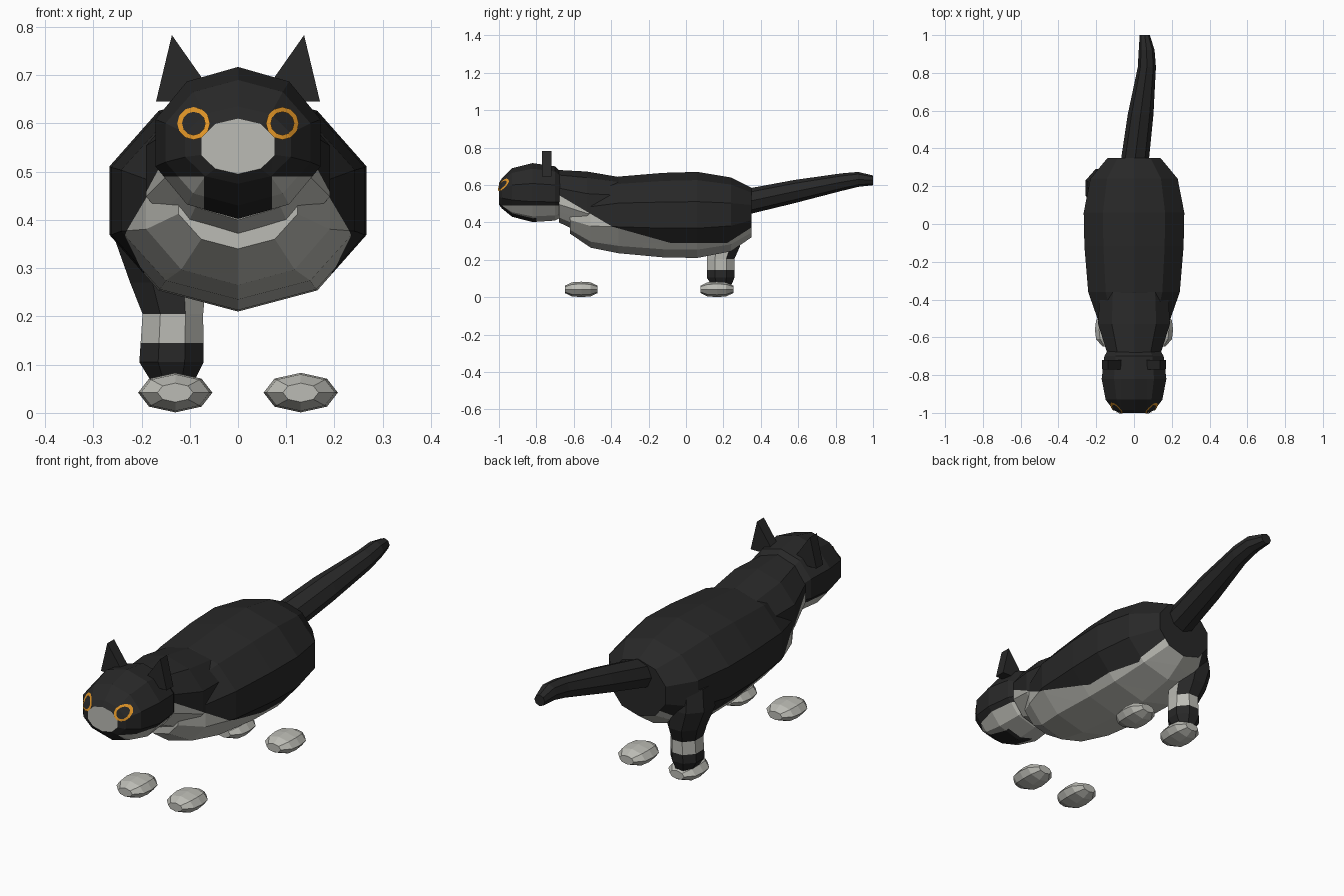
import bpy, bmesh
from math import sin, cos, pi
from mathutils import Vector
from mathutils.bvhtree import BVHTree

if "Cube" in bpy.data.objects:
    bpy.data.objects.remove(bpy.data.objects["Cube"])


def material(name, rgb):
    m = bpy.data.materials.new(name)
    m.diffuse_color = (*rgb, 1)
    m.use_nodes = True
    m.node_tree.nodes["Principled BSDF"].inputs["Base Color"].default_value = m.diffuse_color
    return m


BLACK = material("black fur", (0.021, 0.021, 0.021))
WHITE = material("pale fur", (0.50, 0.50, 0.46))
ORANGE = material("orange iris", (0.75, 0.30, 0.02))


def finish(name, bm, mats, rule=None, cuts=()):
    """Cut the mesh along planes, colour faces by rule and link the object."""
    for co, no in cuts:
        bmesh.ops.bisect_plane(bm, geom=bm.verts[:] + bm.edges[:] + bm.faces[:],
                               plane_co=co, plane_no=no, dist=1e-5)
    bm.normal_update()
    if rule:
        for f in bm.faces:
            f.material_index = int(rule(f.calc_center_median(), f.normal))
    me = bpy.data.meshes.new(name)
    bm.to_mesh(me)
    for m in mats:
        me.materials.append(m)
    ob = bpy.data.objects.new(name, me)
    bpy.context.collection.objects.link(ob)
    return ob


def loft(rings, sides, axis="y", phase=0.0):
    """Closed tube through rings of (x, y, z, half width, half height)."""
    bm = bmesh.new()
    loops = []
    for x, y, z, a, b in rings:
        loop = []
        for i in range(sides):
            t = 2 * pi * i / sides + phase
            u, v = a * sin(t), b * cos(t)
            co = (x + u, y, z + v) if axis == "y" else (x + u, y + v, z)
            loop.append(bm.verts.new(co))
        loops.append(loop)
    for p, q in zip(loops, loops[1:]):
        for i in range(sides):
            j = (i + 1) % sides
            bm.faces.new((p[i], p[j], q[j], q[i]))
    bm.faces.new(loops[0])
    bm.faces.new(loops[-1])
    bmesh.ops.recalc_face_normals(bm, faces=bm.faces)
    return bm


def rings_y(profile):
    """Profile rows of (y, bottom, top, half width) on the centre line."""
    return [(0, y, (b + t) / 2, w, (t - b) / 2) for y, b, t, w in profile]


# belly edge: pale below the highest of these lines z = a + b*y
belly = [(0.145, -0.59), (0.267, -0.28), (0.29, 0.0), (0.149, 0.64)]
belly_cuts = [((0, 0, a), (0, -b, 1)) for a, b in belly]


def is_belly(c, n):
    return c.z < max(a + b * c.y for a, b in belly) and n.y < 0.9


# body
body = loft(rings_y([(0.35, 0.32, 0.585, 0.147), (0.24, 0.245, 0.64, 0.243),
                     (0.06, 0.21, 0.67, 0.28), (-0.12, 0.213, 0.665, 0.276),
                     (-0.36, 0.235, 0.645, 0.255), (-0.51, 0.265, 0.60, 0.20),
                     (-0.62, 0.34, 0.55, 0.13)]), 10)
finish("body", body, [BLACK, WHITE], is_belly, belly_cuts)

# neck
neck = loft(rings_y([(-0.36, 0.36, 0.643, 0.19), (-0.53, 0.33, 0.672, 0.20),
                     (-0.68, 0.40, 0.68, 0.15)]), 10)
finish("neck", neck, [BLACK, WHITE], is_belly, belly_cuts)

# head, with pale muzzle and cheeks and a dark chin
head = loft(rings_y([(-0.66, 0.43, 0.66, 0.14), (-0.70, 0.41, 0.70, 0.165),
                     (-0.82, 0.402, 0.717, 0.18), (-0.93, 0.43, 0.69, 0.158),
                     (-0.985, 0.475, 0.635, 0.115), (-1.0, 0.495, 0.61, 0.08)]), 10)
head_surface = BVHTree.FromBMesh(head)


def is_pale_head(c, n):
    chin = abs(c.x) < 0.07 and c.y < -0.80
    return n.y < -0.98 or (c.z < 0.49 and not chin)


finish("head", head, [BLACK, WHITE], is_pale_head,
       [((0, 0, 0.49), (0, 0, 1)), ((0.07, 0, 0), (1, 0, 0)),
        ((-0.07, 0, 0), (1, 0, 0)), ((0, -0.80, 0), (0, 1, 0))])

for side, label in ((-1, "left"), (1, "right")):
    # eye: thin orange ring laid on the head surface
    bm = bmesh.new()
    loops = []
    for r in (0.034, 0.024):
        loop = []
        for i in range(12):
            t = 2 * pi * i / 12
            start = Vector((side * 0.092 + r * cos(t), -2, 0.60 + r * sin(t)))
            hit, normal, _, _ = head_surface.ray_cast(start, Vector((0, 1, 0)))
            loop.append(bm.verts.new(hit + Vector((0, -0.004, 0))))
        loops.append(loop)
    for i in range(12):
        j = (i + 1) % 12
        bm.faces.new((loops[0][i], loops[0][j], loops[1][j], loops[1][i]))
    finish(label + " eye ring", bm, [ORANGE])

    # ear: flat triangular prism
    bm = bmesh.new()
    tri = [(0.17, 0.645), (0.137, 0.783), (0.04, 0.645)]
    front, back = [[bm.verts.new((side * x, y, z)) for x, z in tri] for y in (-0.77, -0.72)]
    bm.faces.new(front)
    bm.faces.new(back)
    for i in range(3):
        j = (i + 1) % 3
        bm.faces.new((front[i], front[j], back[j], back[i]))
    bmesh.ops.recalc_face_normals(bm, faces=bm.faces)
    finish(label + " ear", bm, [BLACK])

    # paws
    for y, end in ((-0.56, "front"), (0.165, "back")):
        paw = loft([(side * 0.13, y + d, 0.042, 0.077 * s, 0.041 * s)
                    for d, s in ((-0.088, 0.48), (-0.05, 0.92), (0, 1), (0.05, 0.92), (0.088, 0.48))], 8)
        finish(f"{end} {label} paw", paw, [WHITE])

# back leg with pale band and pale inner side
leg = loft([(-0.165, 0.19, 0.46, 0.085, 0.09), (-0.165, 0.19, 0.36, 0.098, 0.11),
            (-0.145, 0.20, 0.27, 0.085, 0.095), (-0.135, 0.185, 0.205, 0.068, 0.08),
            (-0.138, 0.185, 0.105, 0.072, 0.08), (-0.135, 0.19, 0.06, 0.045, 0.055)],
           8, "z", pi / 8)


def is_pale_leg(c, n):
    return 0.145 < c.z < 0.205 or (0.205 < c.z < 0.33 and n.x > 0.3 and n.y < 0.5)


finish("back leg", leg, [BLACK, WHITE], is_pale_leg, [((0, 0, 0.145), (0, 0, 1))])

# tail
tail = loft([(0.0, 0.30, 0.505, 0.075, 0.07), (0.035, 0.58, 0.565, 0.068, 0.062),
             (0.068, 0.83, 0.615, 0.048, 0.047), (0.067, 0.92, 0.63, 0.042, 0.04),
             (0.057, 1.0, 0.625, 0.027, 0.026)], 8)
finish("tail", tail, [BLACK])
